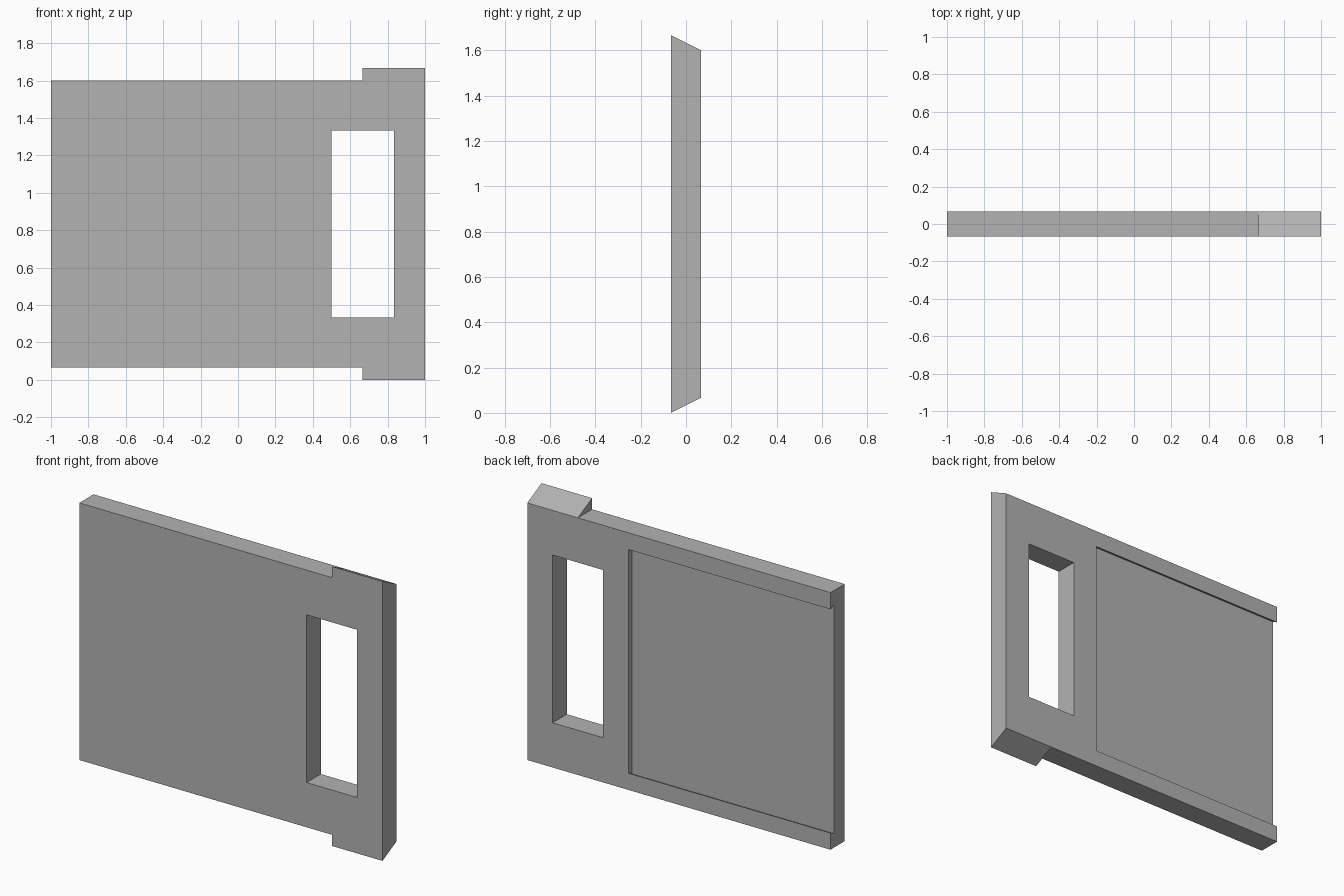
import bpy, bmesh

if "Cube" in bpy.data.objects:
    bpy.data.objects.remove(bpy.data.objects["Cube"])

HALF = 0.0667          # half the panel thickness
LOW, HIGH = 0.0667, 1.6

grey = bpy.data.materials.new("grey")
grey.diffuse_color = (0.45, 0.45, 0.45, 1)
grey.use_nodes = True
grey.node_tree.nodes["Principled BSDF"].inputs["Base Color"].default_value = grey.diffuse_color


def prism(name, profile, x0, x1):
    """Extrude a (y, z) profile along x."""
    bm = bmesh.new()
    face = bm.faces.new([bm.verts.new((x0, y, z)) for y, z in profile])
    moved = bmesh.ops.extrude_face_region(bm, geom=[face])["geom"]
    bmesh.ops.translate(bm, vec=(x1 - x0, 0, 0),
                        verts=[v for v in moved if isinstance(v, bmesh.types.BMVert)])
    bmesh.ops.recalc_face_normals(bm, faces=bm.faces)
    mesh = bpy.data.meshes.new(name)
    bm.to_mesh(mesh)
    bm.free()
    mesh.materials.append(grey)
    obj = bpy.data.objects.new(name, mesh)
    bpy.context.collection.objects.link(obj)
    return obj


def rect(y0, y1, z0, z1):
    return [(y0, z0), (y1, z0), (y1, z1), (y0, z1)]


# Main panel
panel = prism("panel", rect(-HALF, HALF, LOW, HIGH), -1, 1)

# Handle end with bevelled tabs above and below
tab_end = prism("tab_end", [(-HALF, 0), (HALF, LOW), (HALF, HIGH), (-HALF, 1.6667)], 0.6667, 1)

# Handle opening
handle_hole = prism("handle_hole_cutter", rect(-0.3, 0.3, 0.3333, 1.3333), 0.5, 0.8333)

# Undercut slide recess in the back, open at the left end
floor, lip = HALF - 0.0333, HALF + 0.0333
recess = prism("recess_cutter",
               [(floor, 0.15), (lip, 0.1833), (lip, 1.4833), (floor, 1.5167)], -1.2, 0.3333)

for tool, mode in ((tab_end, 'UNION'), (handle_hole, 'DIFFERENCE'), (recess, 'DIFFERENCE')):
    mod = panel.modifiers.new(tool.name, 'BOOLEAN')
    mod.operation, mod.object, mod.solver = mode, tool, 'EXACT'
    tool.hide_render = True
    tool.hide_set(True)

# Merge flat neighbouring faces
clean = panel.modifiers.new("clean", 'DECIMATE')
clean.decimate_type = 'DISSOLVE'
clean.angle_limit = 0.01
